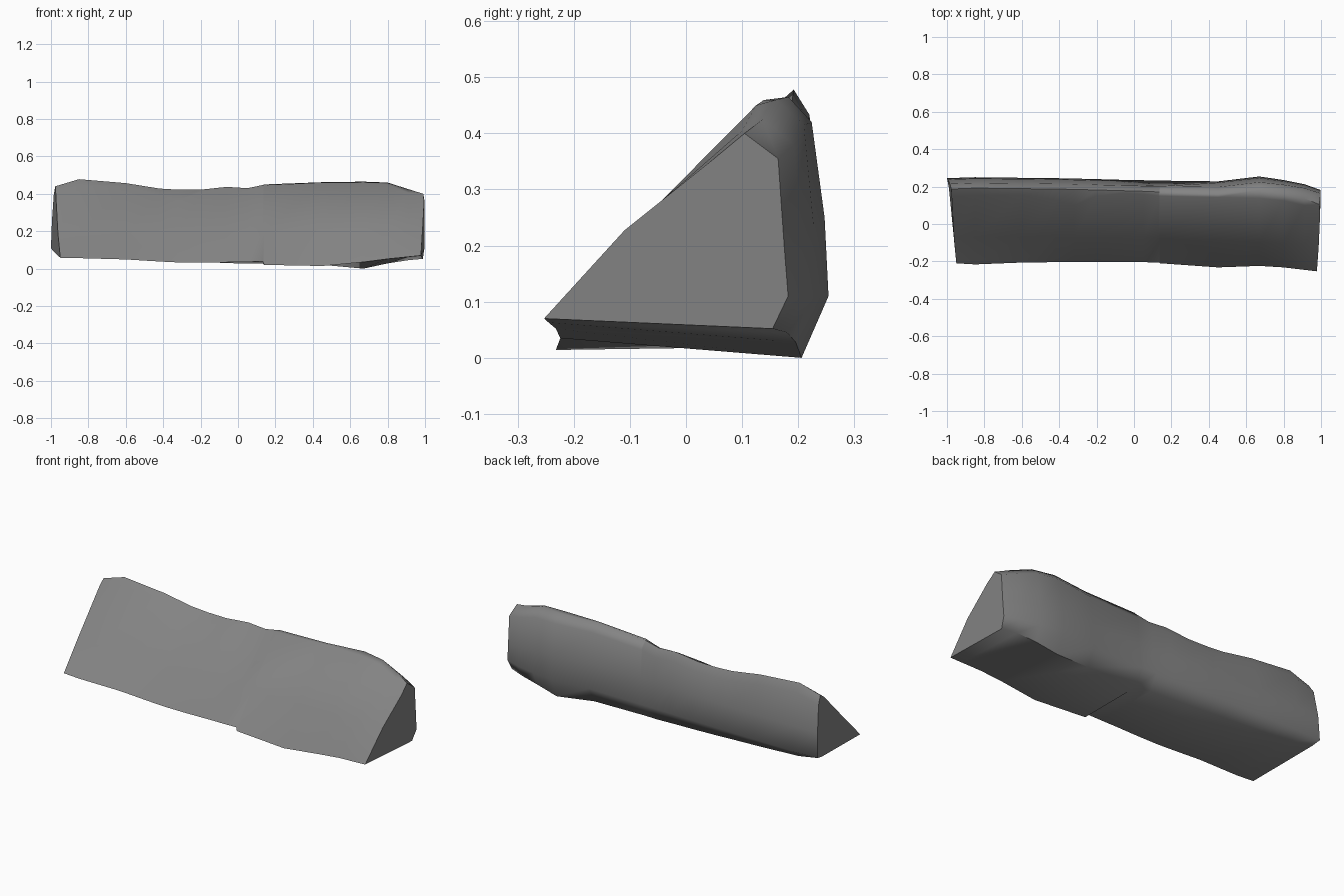
import bpy, bmesh, math

# Stations along the block:
# x, front edge y z, top front y z, ridge z, back y, bottom back z
stations = [
    (-0.975, -0.21, 0.058, 0.15, 0.415, 0.44, 0.245, 0.095),
    (-0.85, -0.216, 0.056, 0.155, 0.445, 0.478, 0.25, 0.065),
    (-0.60, -0.206, 0.049, 0.155, 0.44, 0.457, 0.247, 0.052),
    (-0.42, -0.204, 0.038, 0.13, 0.395, 0.428, 0.245, 0.045),
    (-0.32, -0.203, 0.033, 0.10, 0.365, 0.422, 0.243, 0.04),
    (-0.20, -0.202, 0.032, 0.15, 0.41, 0.422, 0.24, 0.035),
    (-0.06, -0.202, 0.034, 0.165, 0.43, 0.437, 0.236, 0.03),
    (0.05, -0.204, 0.036, 0.16, 0.423, 0.43, 0.234, 0.026),
    (0.133, -0.206, 0.038, 0.15, 0.441, 0.447, 0.232, 0.026),
    (0.14, -0.21, 0.02, 0.15, 0.445, 0.45, 0.232, 0.026),
    (0.45, -0.232, 0.014, 0.143, 0.46, 0.462, 0.228, 0.02),
    (0.67, -0.224, 0.035, 0.138, 0.459, 0.465, 0.254, 0.0),
    (0.80, -0.232, 0.052, 0.125, 0.45, 0.46, 0.235, 0.028),
    (0.91, -0.245, 0.063, 0.10, 0.405, 0.425, 0.213, 0.045),
    (0.985, -0.253, 0.07, 0.05, 0.355, 0.40, 0.182, 0.052),
]
left_skew = (0.025, 0.012, 0.0, -0.002, -0.01, -0.02, -0.025, -0.015)
right_skew = (-0.007, 0.003, 0.01, 0.006, 0.013, 0.013, 0.012, 0.003)


def section(x, yf, zf, yt, zt, zr, yb, zb):
    """Wedge cross-section, from the front edge over the ridge to the back."""
    t = max(0, x)
    dent = 0.02 * math.exp(-((x - 0.08) / 0.16) ** 2)
    end = max(0, x - 0.67) / 0.31
    return [
        (yf, zf),
        (-0.07 - 0.04 * t, 0.193 + 0.035 * t),
        (yt, zt),
        (yb - 0.058 - 0.02 * t, zr),
        (yb - 0.03 + 0.012 * end, zr - 0.045),
        (yb - 0.007 - dent, 0.25 - 0.05 * end),
        (yb, 0.11),
        (yb - 0.048 + 0.02 * end, zb),
    ]


# Broken wedge-shaped block, lofted through the stations
bm = bmesh.new()
rings = []
for i, s in enumerate(stations):
    skew = left_skew if i == 0 else right_skew if i == len(stations) - 1 else (0,) * 8
    rings.append([bm.verts.new((s[0] + k, y, z)) for k, (y, z) in zip(skew, section(*s))])
for a, b in zip(rings, rings[1:]):
    for j in range(8):
        k = (j + 1) % 8
        bm.faces.new((a[j], a[k], b[k], b[j]))
bm.faces.new(rings[0])
bm.faces.new(rings[-1][::-1])
bmesh.ops.recalc_face_normals(bm, faces=bm.faces)
mesh = bpy.data.meshes.new("stone_block")
bm.to_mesh(mesh)
bm.free()
block = bpy.data.objects.new("stone_block", mesh)
bpy.context.collection.objects.link(block)

# Dark stone colour
stone = bpy.data.materials.new("dark_stone")
stone.diffuse_color = (0.23, 0.23, 0.23, 1)
mesh.materials.append(stone)

# Smooth sides with crisp broken edges
bpy.context.view_layer.objects.active = block
block.select_set(True)
bpy.ops.object.shade_smooth_by_angle(angle=math.radians(65))
